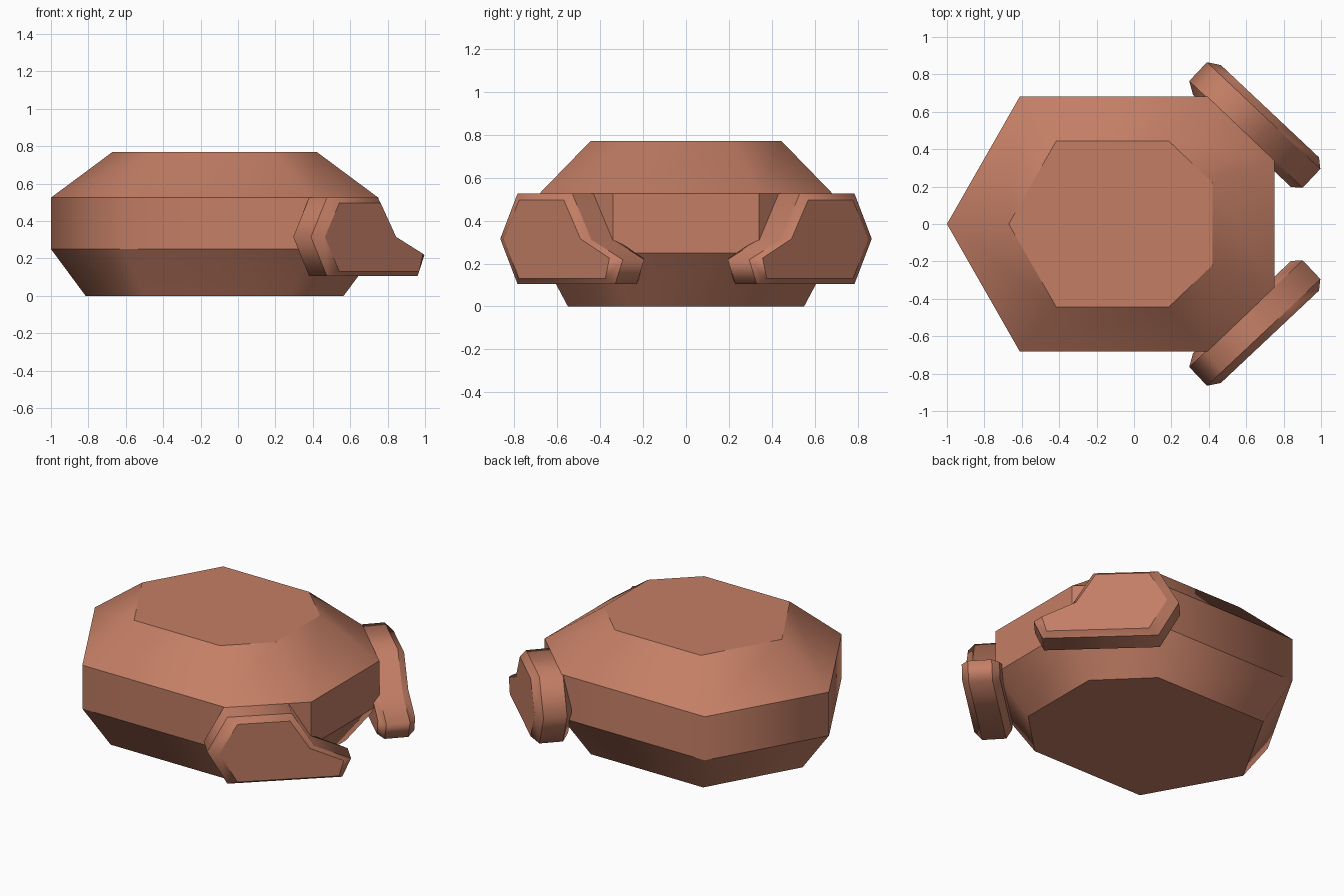
import bpy, bmesh
from mathutils import Vector

if "Cube" in bpy.data.objects:
    bpy.data.objects.remove(bpy.data.objects["Cube"])

mat = bpy.data.materials.new("terracotta")
mat.diffuse_color = (0.55, 0.21, 0.13, 1)
mat.use_nodes = True
mat.node_tree.nodes["Principled BSDF"].inputs["Base Color"].default_value = mat.diffuse_color


def loft(name, rings, hard_corners=()):
    """Skin matching rings of points, cap both ends, keep ring edges sharp."""
    bm = bmesh.new()
    loops = [[bm.verts.new(p) for p in ring] for ring in rings]
    n = len(loops[0])
    bm.faces.new(loops[0][::-1])
    bm.faces.new(loops[-1])
    for a, b in zip(loops, loops[1:]):
        for i in range(n):
            j = (i + 1) % n
            bm.faces.new((a[i], a[j], b[j], b[i]))
    bmesh.ops.recalc_face_normals(bm, faces=bm.faces)
    for f in bm.faces:
        f.smooth = True
    for loop in loops:
        for i in range(n):
            bm.edges.get((loop[i], loop[(i + 1) % n])).smooth = False
    for k, i in hard_corners:
        bm.edges.get((loops[k][i], loops[k + 1][i])).smooth = False
    mesh = bpy.data.meshes.new(name)
    bm.to_mesh(mesh)
    bm.free()
    mesh.materials.append(mat)
    ob = bpy.data.objects.new(name, mesh)
    bpy.context.collection.objects.link(ob)
    return ob


def body_ring(z, nose, back, side, front, half_front, half_width):
    """Seven-sided outline, pointed at -x and flat at +x."""
    return [(nose, 0, z), (back, -half_width, z), (side, -half_width, z),
            (front, -half_front, z), (front, half_front, z),
            (side, half_width, z), (back, half_width, z)]


# Body: faceted hull with sloping top and bottom
loft("body", [
    body_ring(0.0, -0.815, -0.505, 0.28, 0.565, 0.27, 0.55),
    body_ring(0.25, -1.0, -0.61, 0.39, 0.75, 0.34, 0.683),
    body_ring(0.525, -1.0, -0.61, 0.39, 0.75, 0.34, 0.683),
    body_ring(0.77, -0.67, -0.415, 0.185, 0.42, 0.22, 0.445),
], hard_corners=[(1, 2), (1, 3), (1, 4), (1, 5)])

# Side plates: bevelled slabs set against the two diagonal corners
along = Vector((0.728, 0.685, 0))
out = Vector((0.685, -0.728, 0))
start = Vector((0.39, -0.865, 0))
rim = [(0, .315), (.117, .525), (.49, .525), (.62, .31), (.833, .218),
       (.782, .105), (.117, .105)]
cap = [(.065, .315), (.17, .495), (.475, .495), (.588, .315), (.785, .225),
       (.757, .13), (.17, .13)]


def plate_ring(profile, depth):
    return [start + along * u + out * depth + Vector((0, 0, z)) for u, z in profile]


plate = loft("side_plate", [plate_ring(cap, -0.178), plate_ring(rim, -0.138),
                            plate_ring(rim, 0), plate_ring(cap, 0.04)])
mirror = plate.modifiers.new("mirror", 'MIRROR')
mirror.use_axis = (False, True, False)
